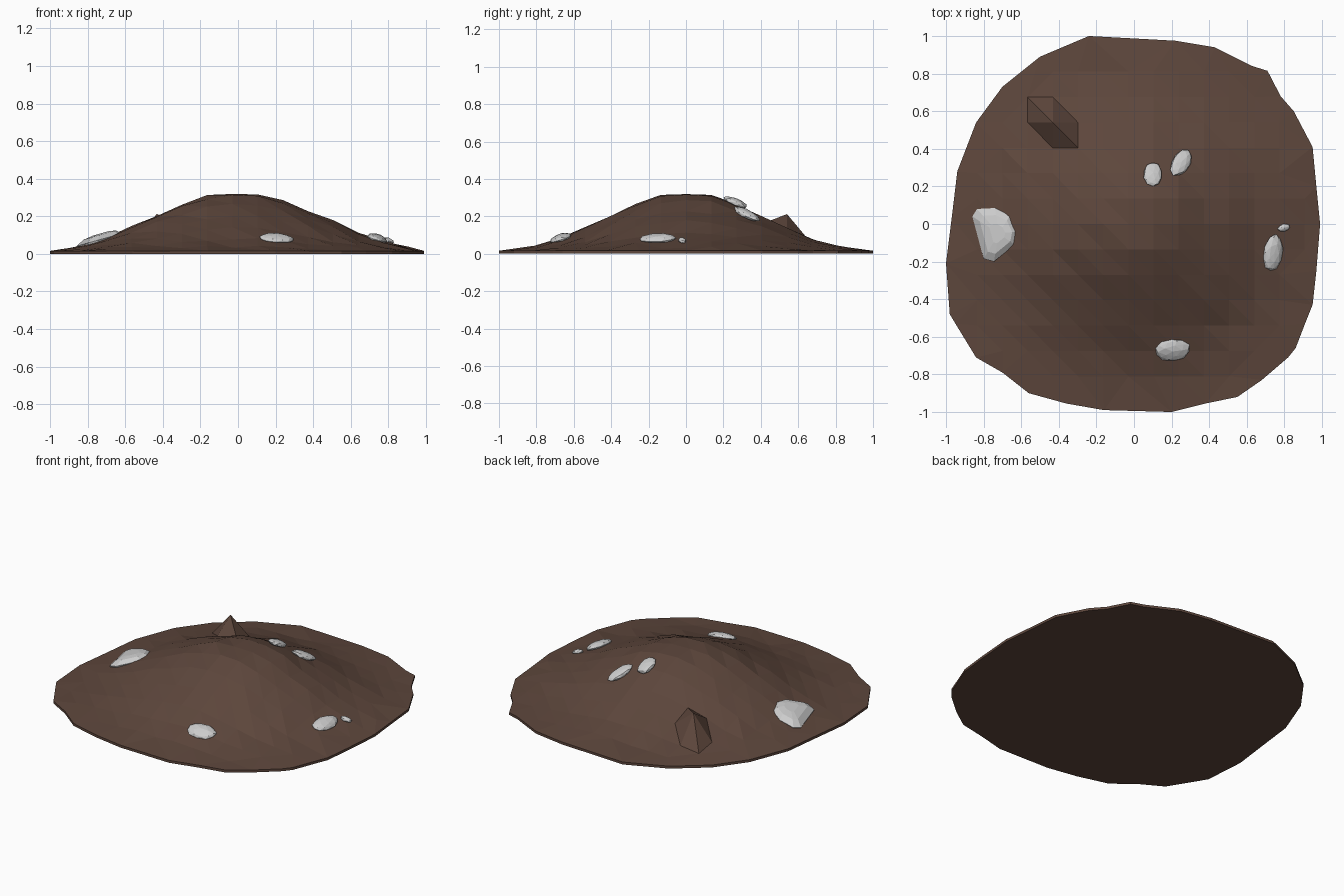
import bpy, bmesh, math, random
from mathutils import Vector, Matrix
from mathutils.geometry import delaunay_2d_cdt

if "Cube" in bpy.data.objects:
    bpy.data.objects.remove(bpy.data.objects["Cube"])

random.seed(4)

OUTLINE = [(-.24, 1), (.22, .975), (.43, .94), (.63, .84), (.71, .815), (.78, .68), (.85, .6),
           (.95, .41), (.97, .2), (.99, 0), (.97, -.25), (.95, -.43), (.91, -.53), (.86, -.66),
           (.82, -.71), (.68, -.83), (.55, -.92), (.38, -.955), (.2, -1), (-.16, -.99),
           (-.36, -.955), (-.56, -.9), (-.7, -.79), (-.84, -.71), (-.95, -.53), (-.98, -.48),
           (-1, -.21), (-.97, .03), (-.94, .28), (-.84, .54), (-.7, .73), (-.5, .89)]
PROFILE = [(0, .32), (.15, .314), (.28, .268), (.4, .203), (.5, .16), (.6, .112),
           (.7, .072), (.82, .038), (1, .016), (2, .016)]
RIM = .016


def height(x, y):
    r = math.hypot(x * (.92 if x > 0 else .93), y)
    for (r0, z0), (r1, z1) in zip(PROFILE, PROFILE[1:]):
        if r <= r1:
            return z0 + (z1 - z0) * (r - r0) / (r1 - r0)
    return RIM


def inside(x, y):
    hit = False
    for (x0, y0), (x1, y1) in zip(OUTLINE, OUTLINE[1:] + OUTLINE[:1]):
        if (y0 > y) != (y1 > y) and x < x0 + (y - y0) * (x1 - x0) / (y1 - y0):
            hit = not hit
    return hit


def finish(bm, name, mat=None):
    bmesh.ops.recalc_face_normals(bm, faces=bm.faces)
    me = bpy.data.meshes.new(name)
    bm.to_mesh(me)
    bm.free()
    if mat:
        me.materials.append(mat)
    ob = bpy.data.objects.new(name, me)
    bpy.context.collection.objects.link(ob)
    return ob


soil = bpy.data.materials.new("soil")
soil.diffuse_color = (.11, .062, .045, 1)
soil.use_nodes = True
soil.node_tree.nodes["Principled BSDF"].inputs["Base Color"].default_value = soil.diffuse_color

# Mound: regular height grid trimmed to the uneven outline, one pointed clod
n = len(OUTLINE)
pts = [Vector(p) for p in OUTLINE]
for i in range(-8, 9):
    for j in range(-8, 9):
        x, y = -.03 + .134 * i, .135 * j
        if inside(x * 1.07, y * 1.07):
            pts.append(Vector((x, y)))
edges = [(i, (i + 1) % n) for i in range(n)]
co, _, faces, orig, _, _ = delaunay_2d_cdt(pts, edges, [], 1, 1e-5)
bm = bmesh.new()
verts = []
for p, src in zip(co, orig):
    z = RIM
    if min(src) >= n:
        z = height(p.x, p.y)
        if math.hypot(p.x, p.y) > .2:
            z += random.uniform(-.008, .005)
        if math.hypot(p.x + .432, p.y - .54) < .05:
            z = .212
    verts.append(bm.verts.new((p.x, p.y, max(z, RIM))))
for f in faces:
    bm.faces.new([verts[i] for i in f])
rim_edges = [e for e in bm.edges if e.is_boundary]
skirt = bmesh.ops.extrude_edge_only(bm, edges=rim_edges)["geom"]
for v in skirt:
    if isinstance(v, bmesh.types.BMVert):
        v.co.z = 0
bmesh.ops.holes_fill(bm, edges=[e for e in bm.edges if e.is_boundary])
finish(bm, "dirt_mound", soil)


def slope_rotation(x, y):
    d = .06
    nrm = Vector((height(x - d, y) - height(x + d, y),
                  height(x, y - d) - height(x, y + d), 2 * d)).normalized()
    return Vector((0, 0, 1)).rotation_difference(nrm).to_matrix().to_4x4()


# Pebbles: flattened faceted stones lying on the slope (x, y, half sizes, turn)
PEBBLES = [(.1, .265, .052, .07, .02, 0), (.25, .325, .05, .085, .022, -32),
           (.205, -.67, .095, .062, .025, 5), (.74, -.155, .053, .1, .025, -8),
           (.797, -.02, .036, .02, .016, 15)]
for k, (x, y, a, b, c, turn) in enumerate(PEBBLES):
    bm = bmesh.new()
    bmesh.ops.create_icosphere(bm, subdivisions=2, radius=1)
    for v in bm.verts:
        v.co *= random.uniform(.92, 1.04)
    bm.transform(Matrix.Translation((x, y, height(x, y) + .008)) @ slope_rotation(x, y)
                 @ Matrix.Rotation(math.radians(turn), 4, 'Z') @ Matrix.Diagonal((a, b, c, 1)))
    finish(bm, f"pebble_{k + 1}")

# Large stone: angular slab, hull of a low ring, a raised ring and a top
bm = bmesh.new()
ring = [(-.86, .04), (-.835, .08), (-.74, .085), (-.66, .045), (-.62, -.04), (-.635, -.11),
        (-.745, -.2), (-.8, -.185)]
cx, cy = -.72, -.05
for s, lift in ((.9, -.03), (1, .012), (.72, .036), (.35, .044)):
    for x, y in ring:
        px, py = cx + (x - cx) * s, cy + (y - cy) * s
        bm.verts.new((px, py, .068 + (px - cx) * .28 + lift))
hull = bmesh.ops.convex_hull(bm, input=bm.verts)
bmesh.ops.delete(bm, geom=[v for v in bm.verts if not v.link_faces], context='VERTS')
finish(bm, "large_stone")
